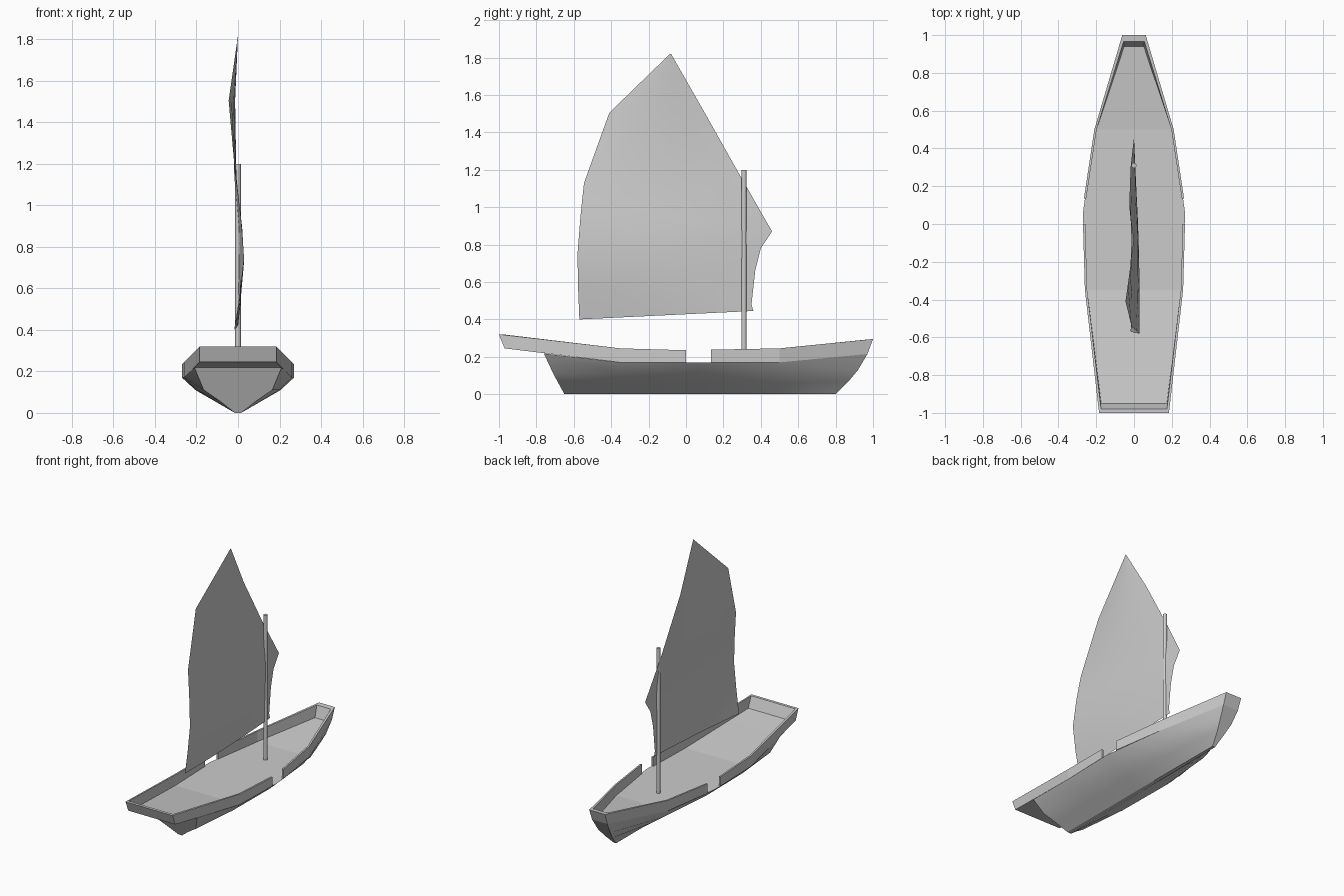
import bpy, math

if "Cube" in bpy.data.objects:
    bpy.data.objects.remove(bpy.data.objects["Cube"])


def make(name, verts, faces, smooth=None):
    me = bpy.data.meshes.new(name)
    me.from_pydata(verts, [], faces)
    ob = bpy.data.objects.new(name, me)
    bpy.context.collection.objects.link(ob)
    bpy.ops.object.select_all(action='DESELECT')
    ob.select_set(True)
    bpy.context.view_layer.objects.active = ob
    bpy.ops.object.mode_set(mode='EDIT')
    bpy.ops.mesh.select_all(action='SELECT')
    bpy.ops.mesh.normals_make_consistent(inside=False)
    bpy.ops.object.mode_set(mode='OBJECT')
    if smooth:
        bpy.ops.object.shade_smooth_by_angle(angle=math.radians(smooth))
    return ob


def loft(name, rows, closed=False, caps=False, smooth=None):
    """Join equal-length rows of points with quads."""
    n = len(rows[0])
    verts = [p for r in rows for p in r]
    faces = []
    for i in range(len(rows) - 1):
        for j in range(n if closed else n - 1):
            k = (j + 1) % n
            faces.append((i*n + j, i*n + k, (i+1)*n + k, (i+1)*n + j))
    if caps:
        faces += [tuple(range(n)), tuple(range(len(verts) - n, len(verts)))]
    return make(name, verts, faces, smooth)


def both(half):
    """Mirror a half section or path across x = 0."""
    return half + [(-x, *rest) for x, *rest in reversed(half)]


# Hull: half sections from deck edge to keel, stern to bow
stations = [
    [(.21, -.76, .218), (.165, -.71, .11), (.085, -.68, .055), (.015, -.65, 0)],
    [(.26, -.35, .17), (.20, -.35, .11), (.108, -.35, .055), (.015, -.35, 0)],
    [(.27, .06, .17), (.205, .06, .11), (.11, .06, .055), (.015, .06, 0)],
    [(.21, .5, .17), (.165, .5, .11), (.09, .5, .055), (.012, .5, 0)],
    [(.06, .97, .215), (.048, .92, .13), (.03, .87, .07), (.01, .8, 0)],
]
loft("hull", [both(s) for s in stations], caps=True, smooth=30)

# Deck, carried aft over the transom
edge = [(.185, -.97, .245)] + [s[0] for s in stations]
loft("deck", [both([p]) for p in edge])


# Bulwarks: (x, y, z) lower outer, upper outer, upper inner, lower inner
def rail(x, y, top):
    return [(x, y, .17), (x, y, top), (x - .012, y, top), (x - .012, y, .17)]


def bulwark(name, half):
    rows = half + [[(-x, y, z) for x, y, z in r] for r in reversed(half)]
    return loft(name, rows, closed=True, caps=True)


bulwark("stern_bulwark", [
    rail(.27, 0, .235), rail(.26, -.35, .245),
    [(.185, -.97, .245), (.185, -1, .32), (.174, -.98, .32), (.174, -.95, .243)]])
bulwark("bow_bulwark", [
    rail(.265, .135, .238), rail(.21, .5, .245),
    [(.06, .97, .215), (.062, 1, .295), (.055, .965, .292), (.052, .94, .212)]])

# Mast
bpy.ops.mesh.primitive_cylinder_add(vertices=12, radius=.0135, depth=1.03,
                                    location=(0, .31, .685))
bpy.context.object.name = "mast"
bpy.ops.object.shade_smooth_by_angle(angle=math.radians(40))

# Sail: rows of aft edge (x, y, z), belly x, fore edge (x, y, z)
sail_rows = [
    ((-.018, -.57, .40), 0, (0, .36, .445)),
    ((.008, -.577, .57), .012, (0, .35, .48)),
    ((.028, -.58, .75), .025, (0, .37, .66)),
    ((.012, -.565, .94), .02, (0, .40, .78)),
    ((.0, -.555, 1.04), .01, (0, .46, .87)),
    ((-.012, -.545, 1.13), -.008, (-.018, .30, 1.15)),
    ((-.045, -.41, 1.505), -.015, (-.025, .10, 1.505)),
    ((0, -.085, 1.82), 0, (0, -.08, 1.82)),
]
rows = []
for a, belly, b in sail_rows:
    row = []
    for i in range(7):
        t = i / 6
        p = [u + (v - u) * t for u, v in zip(a, b)]
        p[0] += (belly - (a[0] + b[0]) / 2) * 4 * t * (1 - t)
        row.append(tuple(p))
    rows.append(row)
loft("sail", rows, smooth=60)
